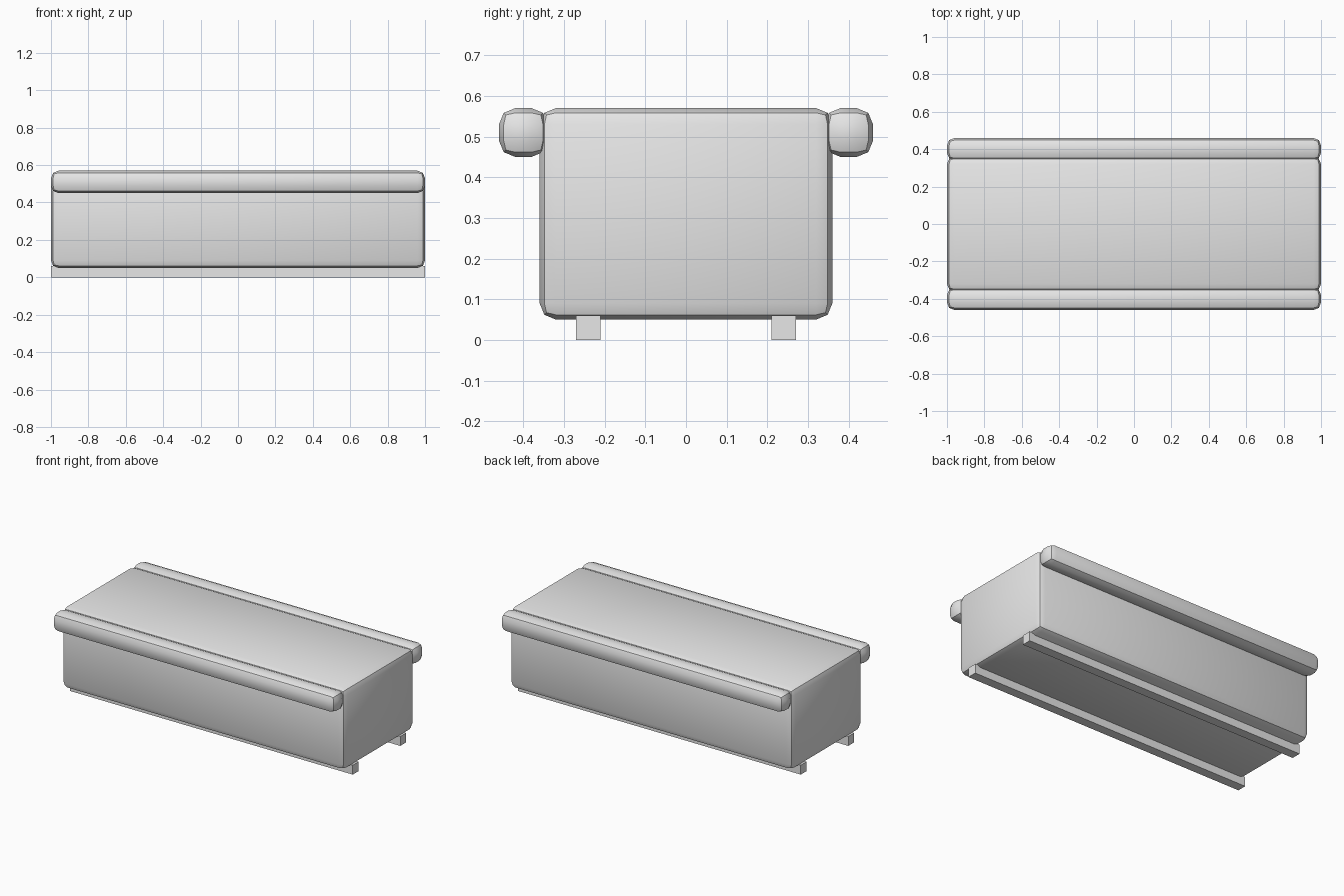
import bpy
import math

cube = bpy.data.objects.get("Cube")
if cube:
    bpy.data.objects.remove(cube, do_unlink=True)

# Single neutral colour
grey = bpy.data.materials.new("light_grey")
grey.use_nodes = True
colour = (0.8, 0.8, 0.8, 1)
grey.diffuse_color = colour
grey.node_tree.nodes["Principled BSDF"].inputs["Base Color"].default_value = colour


def box(name, size, centre, bevel=0):
    bpy.ops.mesh.primitive_cube_add(size=1, location=centre)
    obj = bpy.context.object
    obj.name = name
    obj.scale = size
    bpy.ops.object.transform_apply(location=False, rotation=False, scale=True)
    obj.data.materials.append(grey)
    if bevel:
        mod = obj.modifiers.new("rounded_edges", "BEVEL")
        mod.width = bevel
        mod.segments = 2
        bpy.ops.object.modifier_apply(modifier=mod.name)
        bpy.ops.object.shade_smooth_by_angle(angle=math.radians(30))
    return obj


# Main padded body
box("body", (2, 0.72, 0.52), (0, 0, 0.31), 0.04)

# Side bolsters and the runners underneath, mirrored front to back
for side, label in ((-1, "front"), (1, "back")):
    box(label + "_bolster", (2, 0.12, 0.12), (0, side * 0.4, 0.51), 0.04)
    box(label + "_runner", (2, 0.06, 0.06), (0, side * 0.24, 0.03))
